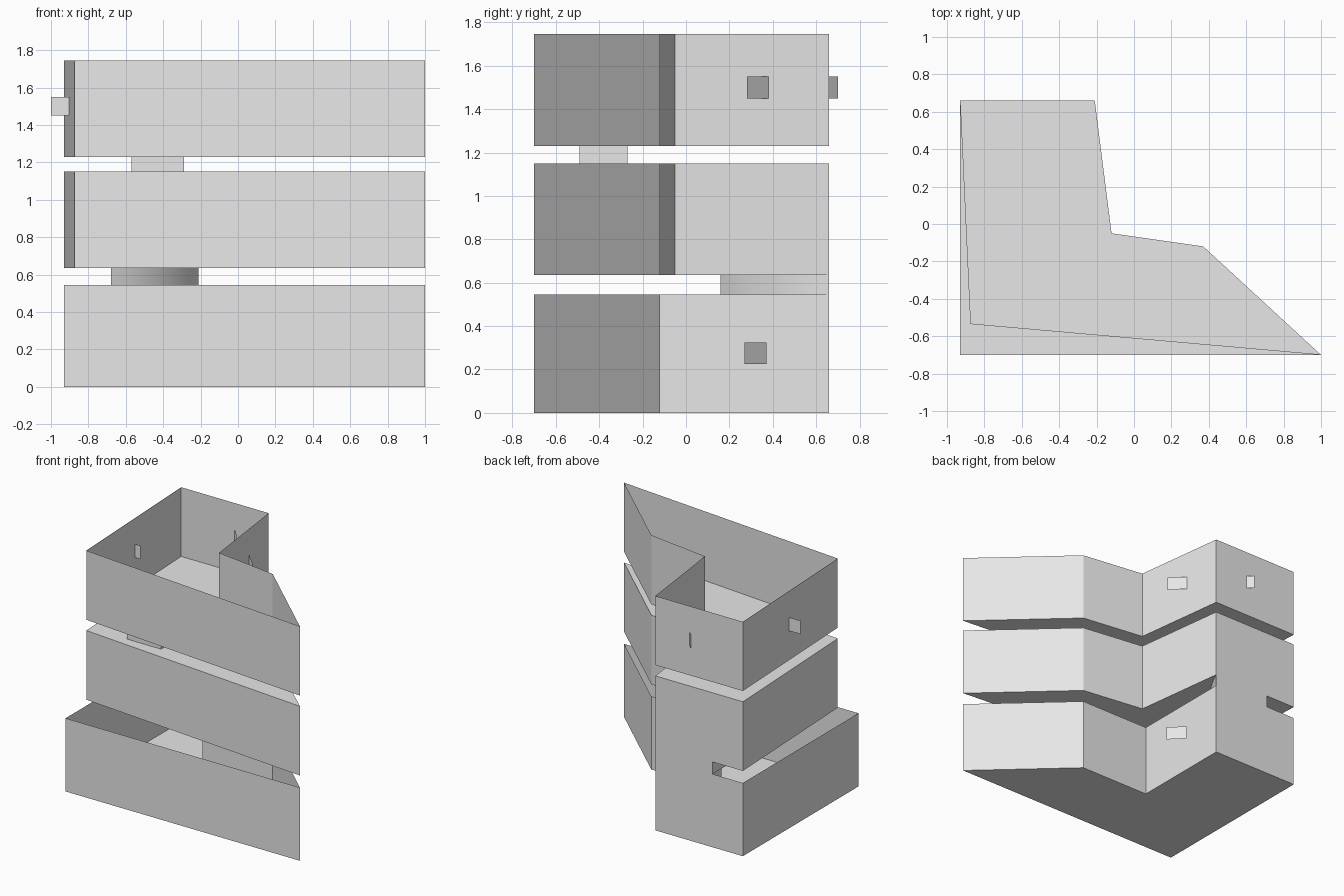
import bpy, bmesh
from mathutils import Vector

cube = bpy.data.objects.get("Cube")
if cube:
    bpy.data.objects.remove(cube, do_unlink=True)

grey = bpy.data.materials.new("light_grey")
grey.use_nodes = True
grey.diffuse_color = (0.8, 0.8, 0.8, 1)
grey.node_tree.nodes["Principled BSDF"].inputs["Base Color"].default_value = (0.8, 0.8, 0.8, 1)


def finish(name, bm):
    mesh = bpy.data.meshes.new(name)
    bm.to_mesh(mesh)
    bm.free()
    mesh.materials.append(grey)
    obj = bpy.data.objects.new(name, mesh)
    bpy.context.collection.objects.link(obj)
    return obj


def extrude_plan(name, plan, z0, z1, capped=True):
    """Raise a counter-clockwise plan into walls with a floor and optional roof."""
    bm = bmesh.new()
    low = [bm.verts.new((x, y, z0)) for x, y in plan]
    high = [bm.verts.new((x, y, z1)) for x, y in plan]
    bm.faces.new(low[::-1])
    if capped:
        bm.faces.new(high)
    n = len(plan)
    for i in range(n):
        j = (i + 1) % n
        bm.faces.new((low[i], low[j], high[j], high[i]))
    return finish(name, bm)


def upright_plate(name, a, b, z0, z1):
    """Thin vertical sheet between two plan points."""
    bm = bmesh.new()
    bm.faces.new([bm.verts.new(p) for p in
                  ((*a, z0), (*b, z0), (*b, z1), (*a, z1))])
    return finish(name, bm)


# Storeys: open base, closed middle, open top
back = [(-0.21, 0.66), (-0.93, 0.66)]
wing = [(1.0, -0.70), (0.37, -0.12)]
base_plan = [(-0.93, -0.70)] + wing + [(-0.21, -0.12)] + back
upper_plan = [(-0.875, -0.535)] + wing + [(-0.12, -0.05)] + back
extrude_plan("base_storey", base_plan, 0, 0.545, capped=False)
extrude_plan("middle_storey", upper_plan, 0.635, 1.15)
extrude_plan("top_storey", upper_plan, 1.23, 1.745, capped=False)

# Curved link between base and middle storeys
start, bend, end = Vector((-0.68, 0.16)), Vector((-0.36, 0.32)), Vector((-0.21, 0.66))
steps = 12
arc = []
for i in range(steps + 1):
    t = i / steps
    arc.append(tuple(start * (1 - t) ** 2 + bend * 2 * t * (1 - t) + end * t * t))
link = extrude_plan("curved_link", arc + [(-0.68, 0.66)], 0.545, 0.635)
bpy.context.view_layer.objects.active = link
link.select_set(True)
bpy.ops.object.shade_smooth_by_angle()
link.select_set(False)

# Square link between middle and top storeys
extrude_plan("square_link", [(-0.57, -0.49), (-0.29, -0.49), (-0.29, -0.27), (-0.57, -0.27)],
             1.15, 1.23)

# Window plates crossing the walls
upright_plate("base_window", (-0.175, 0.37), (-0.075, 0.27), 0.225, 0.325)
upright_plate("inner_window", (-0.175, 0.38), (-0.075, 0.28), 1.45, 1.55)
upright_plate("back_window", (-0.533, 0.70), (-0.433, 0.60), 1.45, 1.55)
upright_plate("side_window", (-1.0, 0.08), (-0.86, 0.08), 1.45, 1.55)
